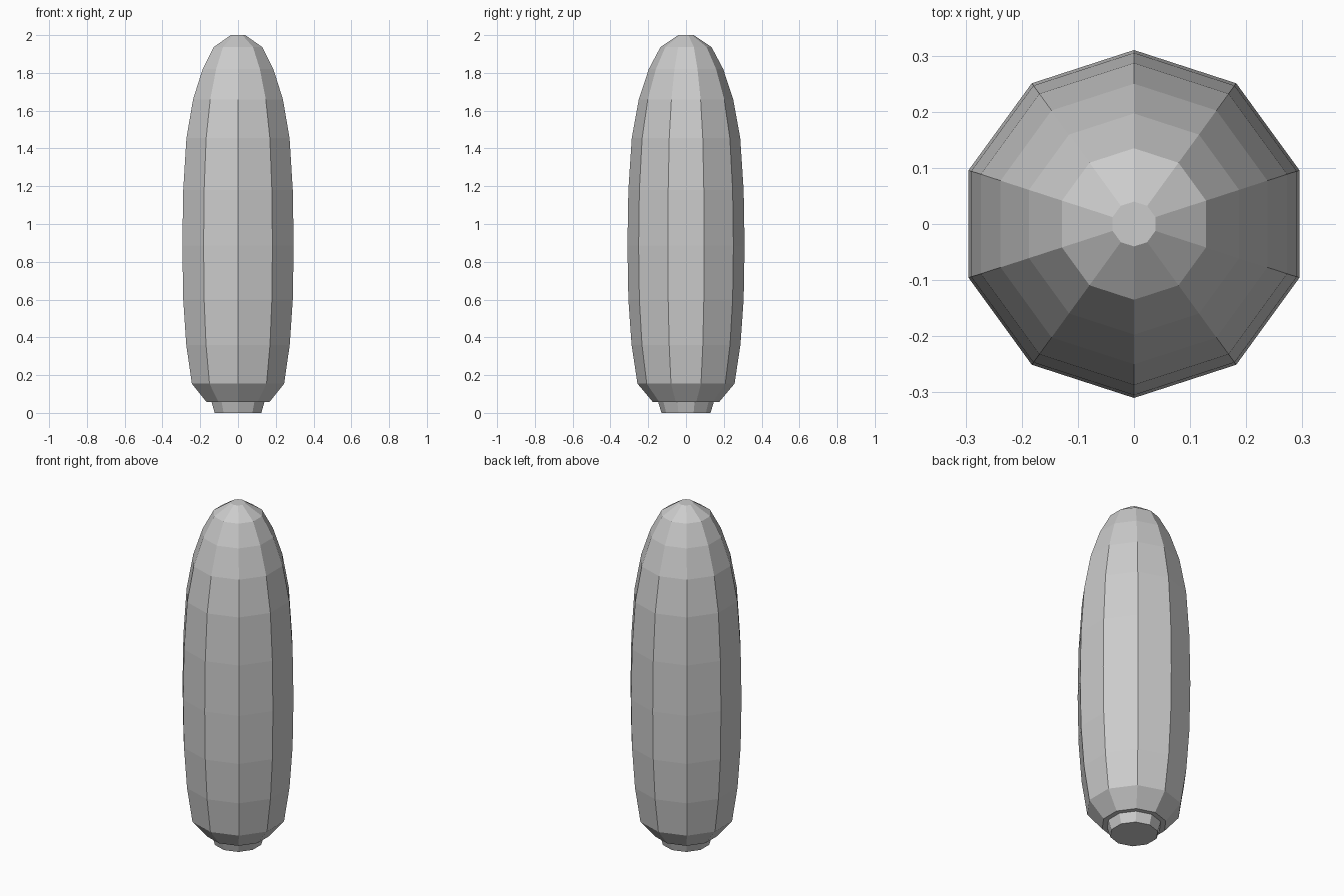
import bpy
import bmesh
from math import cos, sin, pi

cube = bpy.data.objects.get("Cube")
if cube:
    bpy.data.objects.remove(cube, do_unlink=True)

SIDES = 10

grey = bpy.data.materials.new("light_grey")
grey.use_nodes = True
colour = (0.6, 0.6, 0.6, 1)
grey.diffuse_color = colour
grey.node_tree.nodes["Principled BSDF"].inputs["Base Color"].default_value = colour


def lathe(name, profile):
    """Flat-faced solid turned from (radius, height) pairs, capped at both ends."""
    bm = bmesh.new()
    rings = []
    for r, z in profile:
        angles = [pi / 2 + 2 * pi * i / SIDES for i in range(SIDES)]
        rings.append([bm.verts.new((r * cos(a), r * sin(a), z)) for a in angles])
    for low, high in zip(rings, rings[1:]):
        for i in range(SIDES):
            j = (i + 1) % SIDES
            bm.faces.new((low[i], low[j], high[j], high[i]))
    bm.faces.new(rings[0][::-1])
    bm.faces.new(rings[-1])
    mesh = bpy.data.meshes.new(name)
    bm.to_mesh(mesh)
    bm.free()
    mesh.materials.append(grey)
    obj = bpy.data.objects.new(name, mesh)
    bpy.context.collection.objects.link(obj)
    return obj


# Long tapering body, with a blunt tip
lathe("body", [
    (0.175, 0.057), (0.257, 0.155), (0.288, 0.36), (0.305, 0.6), (0.31, 0.885),
    (0.305, 1.18), (0.287, 1.455), (0.25, 1.66), (0.197, 1.82), (0.135, 1.937),
    (0.04, 2.0),
])

# Short stub at the base, slightly wider where it meets the body
lathe("base_stub", [(0.13, 0.0), (0.147, 0.057)])
